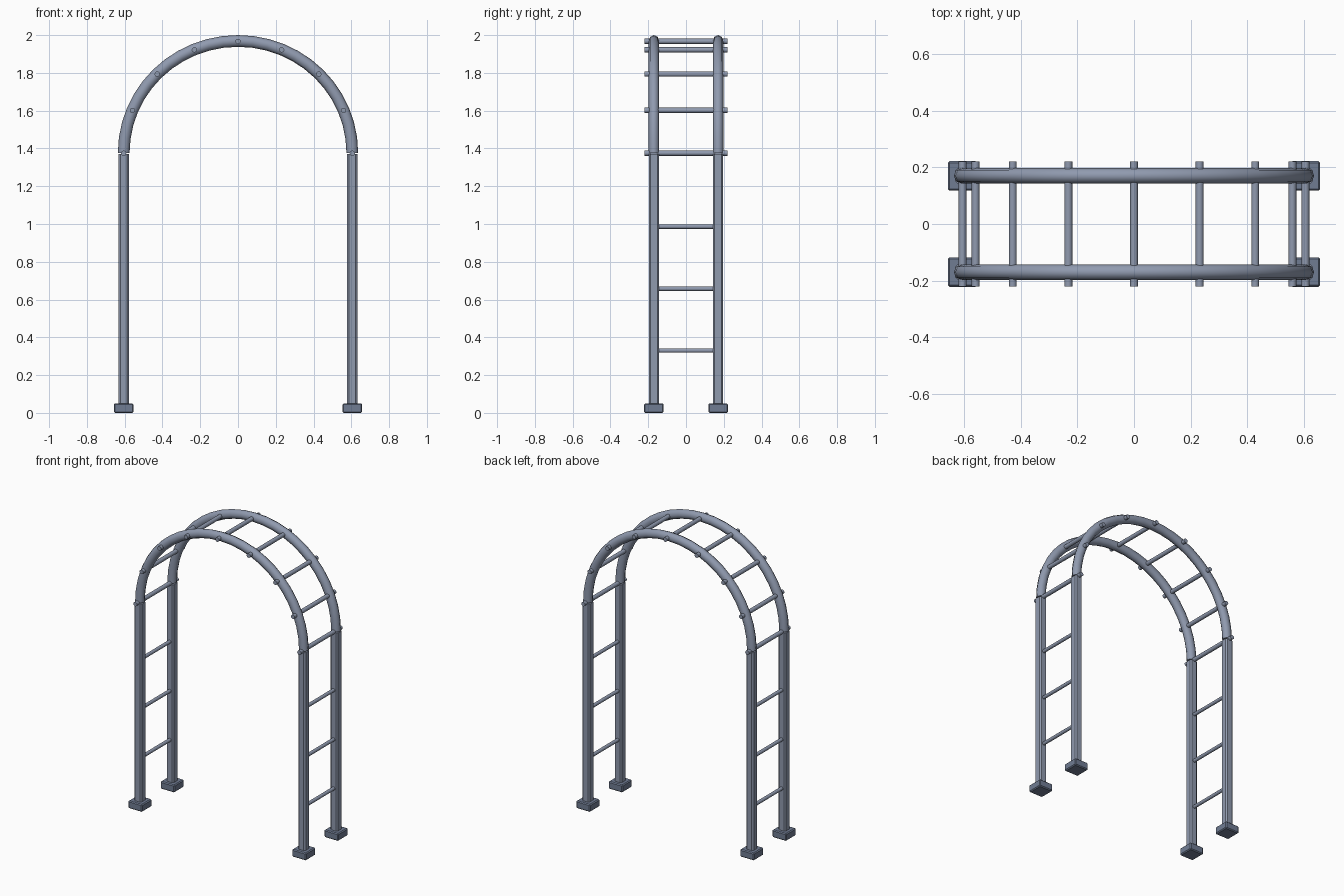
import bpy, bmesh, math
from mathutils import Vector

if "Cube" in bpy.data.objects:
    bpy.data.objects.remove(bpy.data.objects["Cube"])

X, Y = 0.605, 0.17        # post positions
ARCH_Z, RX, RZ = 1.377, 0.605, 0.592


def material(name, rgb):
    m = bpy.data.materials.new(name)
    m.diffuse_color = (*rgb, 1)
    m.use_nodes = True
    m.node_tree.nodes["Principled BSDF"].inputs["Base Color"].default_value = m.diffuse_color
    return m


STEEL = material("blue_grey_steel", (0.28, 0.325, 0.43))
DARK = material("dark_steel", (0.16, 0.20, 0.29))


def finish(bm, name, angle=35, mat=STEEL):
    bmesh.ops.recalc_face_normals(bm, faces=bm.faces)
    me = bpy.data.meshes.new(name)
    bm.to_mesh(me)
    bm.free()
    me.materials.append(mat)
    ob = bpy.data.objects.new(name, me)
    bpy.context.collection.objects.link(ob)
    bpy.ops.object.select_all(action='DESELECT')
    ob.select_set(True)
    bpy.context.view_layer.objects.active = ob
    bpy.ops.object.shade_smooth_by_angle(angle=math.radians(angle))
    return ob


def box(name, x, y, z0, z1, width, bevel, vertical_only, mat):
    bm = bmesh.new()
    bmesh.ops.create_cube(bm, size=1)
    for v in bm.verts:
        v.co = Vector((x + v.co.x * width, y + v.co.y * width,
                       z0 + (v.co.z + 0.5) * (z1 - z0)))
    edges = [e for e in bm.edges if not vertical_only
             or abs(e.verts[0].co.z - e.verts[1].co.z) > 0.01]
    bmesh.ops.bevel(bm, geom=edges, offset=bevel, segments=1, affect='EDGES')
    return finish(bm, name, 30, mat)


def rung(name, x, z, radius, half_length):
    bm = bmesh.new()
    bmesh.ops.create_cone(bm, cap_ends=True, segments=12, radius1=radius,
                          radius2=radius, depth=2 * half_length)
    for v in bm.verts:
        v.co = Vector((x + v.co.x, v.co.z, z + v.co.y))
    return finish(bm, name)


def arch(name, y, segments=24, sides=8, r=0.031):
    # octagonal tube swept along a half circle
    bm = bmesh.new()
    rings = []
    for i in range(segments + 1):
        a = math.pi * i / segments
        ring = []
        for j in range(sides):
            t = 2 * math.pi * j / sides
            d = r * math.cos(t)
            ring.append(bm.verts.new(((RX + d) * math.cos(a), y + 0.9 * r * math.sin(t),
                                      ARCH_Z + (RZ + d) * math.sin(a))))
        rings.append(ring)
    for p, q in zip(rings, rings[1:]):
        for j in range(sides):
            k = (j + 1) % sides
            bm.faces.new((p[j], p[k], q[k], q[j]))
    bm.faces.new(rings[0])
    bm.faces.new(rings[-1])
    return finish(bm, name, 65)


# posts and feet
for sx, side in ((-1, "left"), (1, "right")):
    for sy, end in ((-1, "front"), (1, "back")):
        box(f"{side}_{end}_post", sx * X, sy * Y, 0.04, 1.37, 0.054, 0.009, True, STEEL)
        box(f"{side}_{end}_foot", sx * X, sy * Y, 0, 0.05, 0.104, 0.006, False, DARK)
    # ladder rungs between the posts
    for i, z in enumerate((0.33, 0.657, 0.986)):
        rung(f"{side}_ladder_rung_{i + 1}", sx * X, z, 0.0115, 0.165)

# arches
arch("front_arch", -Y)
arch("back_arch", Y)

# crossbars through the arches
for i in range(9):
    a = math.pi * i / 8
    rung(f"arch_crossbar_{i + 1}", RX * math.cos(a),
         ARCH_Z - 0.002 + RZ * math.sin(a), 0.014, 0.22)
